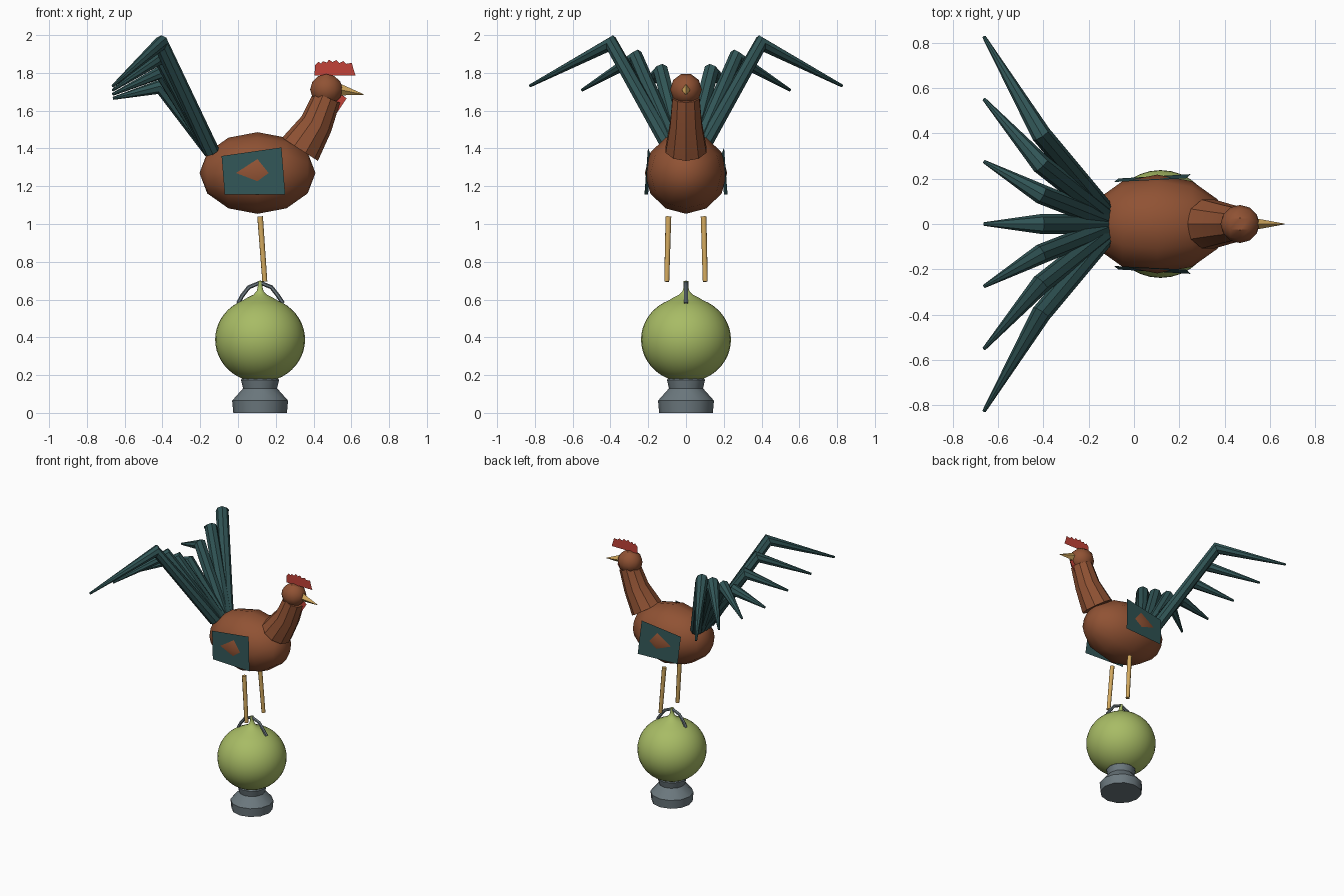
import bpy, bmesh, math
from mathutils import Vector, Matrix

cube = bpy.data.objects.get("Cube")
if cube:
    bpy.data.objects.remove(cube)


def material(name, r, g, b):
    m = bpy.data.materials.new(name)
    m.use_nodes = True
    m.diffuse_color = (r, g, b, 1)
    m.node_tree.nodes["Principled BSDF"].inputs["Base Color"].default_value = (r, g, b, 1)
    return m


brown = material("chestnut brown", 0.28, 0.085, 0.034)
teal = material("dark teal", 0.03, 0.09, 0.092)
green = material("olive green", 0.39, 0.50, 0.13)
grey = material("slate grey", 0.15, 0.19, 0.21)
yellow = material("horn yellow", 0.64, 0.39, 0.11)
red = material("comb red", 0.54, 0.055, 0.04)


def finish(name, bm, mat, angle=None):
    bmesh.ops.recalc_face_normals(bm, faces=bm.faces[:])
    mesh = bpy.data.meshes.new(name)
    bm.to_mesh(mesh)
    bm.free()
    mesh.materials.append(mat)
    ob = bpy.data.objects.new(name, mesh)
    bpy.context.collection.objects.link(ob)
    if angle:
        bpy.ops.object.select_all(action='DESELECT')
        ob.select_set(True)
        bpy.context.view_layer.objects.active = ob
        bpy.ops.object.shade_smooth_by_angle(angle=math.radians(angle))
    return ob


def loft(name, path, radii, sides, mat, angle=40, squash=1.0):
    """Skin rings along a path; squash narrows the rings sideways."""
    bm = bmesh.new()
    pts = [Vector(p) for p in path]
    rings = []
    for i, p in enumerate(pts):
        t = Vector()
        if i > 0:
            t += (p - pts[i - 1]).normalized()
        if i < len(pts) - 1:
            t += (pts[i + 1] - p).normalized()
        t.normalize()
        side = Vector((0, 0, 1)).cross(t)
        side = side.normalized() if side.length > 1e-3 else Vector((0, 1, 0))
        up = t.cross(side)
        ring = []
        for k in range(sides):
            a = math.tau * k / sides
            ring.append(bm.verts.new(p + radii[i] * (up * math.cos(a) + side * math.sin(a) * squash)))
        rings.append(ring)
    for a, b in zip(rings, rings[1:]):
        for k in range(sides):
            n = (k + 1) % sides
            bm.faces.new((a[k], a[n], b[n], b[k]))
    bm.faces.new(rings[0])
    bm.faces.new(rings[-1])
    return finish(name, bm, mat, angle)


def ellipsoid(name, centre, radii, segments, rings, mat, angle):
    """Low-poly ball with its poles along x."""
    bm = bmesh.new()
    bmesh.ops.create_uvsphere(bm, u_segments=segments, v_segments=rings, radius=1)
    bm.transform(Matrix.Translation(centre) @ Matrix.Diagonal((*radii, 1))
                 @ Matrix.Rotation(math.pi / 2, 4, 'Y'))
    return finish(name, bm, mat, angle)


def sheet(name, points, mat):
    bm = bmesh.new()
    bm.faces.new([bm.verts.new(p) for p in points])
    return finish(name, bm, mat)


AXIS = 0.117


def turned(name, profile, sides, mat, angle):
    return loft(name, [(AXIS, 0, z) for r, z in profile], [r for r, z in profile], sides, mat, angle)


# Pedestal and ornament
turned("pedestal", [(0.142, 0), (0.148, 0.065), (0.09, 0.13), (0.101, 0.175), (0.09, 0.185)], 12, grey, 40)
globe = []
for i in range(2, 22):
    a = math.pi * i / 24
    globe.append((0.238 * math.sin(a), 0.388 - 0.225 * math.cos(a)))
globe += [(0.068, 0.61), (0.035, 0.626), (0.018, 0.645), (0.012, 0.67), (0.012, 0.698)]
turned("globe", globe, 32, green, 60)

# Wire hanger over the globe
arch = [(-0.116, 0.58), (-0.095, 0.62), (-0.06, 0.665), (0, 0.69), (0.06, 0.665), (0.095, 0.62), (0.122, 0.58)]
loft("hanger", [(AXIS + x, 0, z) for x, z in arch], [0.011] * len(arch), 6, grey, 40)

# Body, neck, head and beak
ellipsoid("body", (0.103, 0, 1.27), (0.307, 0.218, 0.216), 12, 6, brown, 35)
loft("neck", [(0.328, 0, 1.395), (0.415, 0, 1.53), (0.47, 0, 1.67)], [0.113, 0.088, 0.075], 10, brown, 35)
ellipsoid("head", (0.468, 0, 1.712), (0.086, 0.084, 0.086), 10, 6, brown, 35)
loft("beak", [(0.52, 0, 1.715), (0.665, 0, 1.685)], [0.035, 0.002], 4, yellow, 30, squash=0.8)

# Comb and wattle
comb = [(0.405, 1.787), (0.408, 1.84), (0.425, 1.858), (0.44, 1.85), (0.45, 1.862), (0.47, 1.855),
        (0.482, 1.87), (0.50, 1.858), (0.52, 1.868), (0.535, 1.852), (0.558, 1.862), (0.572, 1.848),
        (0.603, 1.853), (0.61, 1.825), (0.622, 1.787)]
sheet("comb", [(x, 0, z) for x, z in comb], red)
sheet("wattle", [(x, 0, z) for x, z in [(0.53, 1.70), (0.575, 1.665), (0.525, 1.59), (0.50, 1.62)]], red)

# Legs and flat wings, mirrored
wing = [(-0.087, 1.36), (0.23, 1.405), (0.25, 1.155), (-0.07, 1.155)]
for label, s in (("left", 1), ("right", -1)):
    loft(label + "_leg", [(0.117, s * 0.093, 1.04), (0.142, s * 0.102, 0.695)], [0.016, 0.014], 8, yellow, 50)
    sheet(label + "_wing",
          [(x, s * (0.203 + 0.06 * (x - 0.1) - 0.07 * (z - 1.27)), z) for x, z in wing], teal)

# Fan of bent tail feathers
for i in range(-3, 4):
    n = abs(i)
    path = [(-0.14, i * 0.025, 1.385),
            (-0.41, i * 0.132, 1.73 + n * 0.0755),
            (-0.662, i * 0.2755, 1.665 + n * 0.022)]
    loft("tail_feather_%d" % (i + 4), path, [0.042, 0.044, 0.008], 8, teal, 35)
